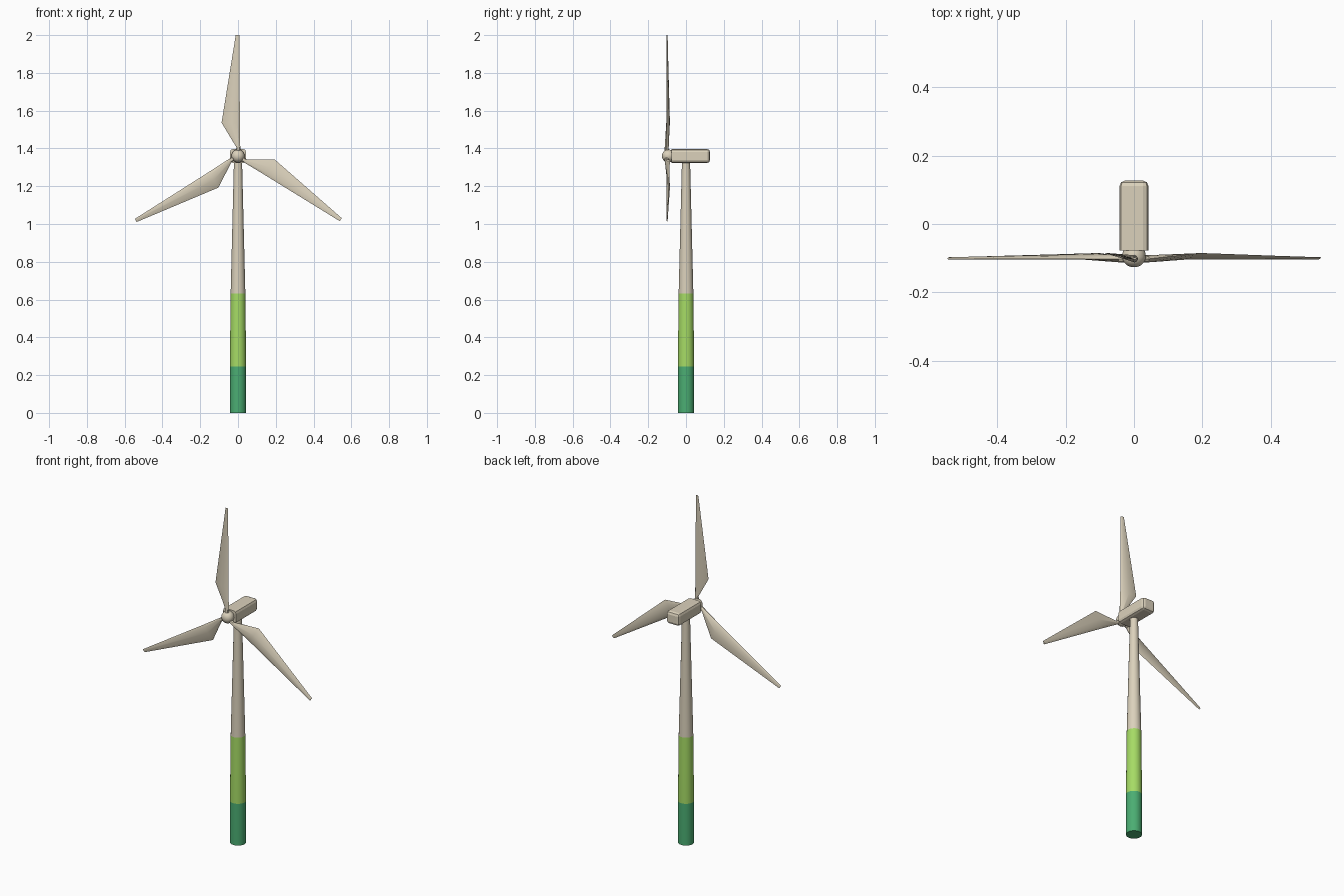
import bpy, bmesh, math
from mathutils import Matrix

if "Cube" in bpy.data.objects:
    bpy.data.objects.remove(bpy.data.objects["Cube"])

HUB_Y, HUB_Z = -0.102, 1.36


def material(name, rgb):
    m = bpy.data.materials.new(name)
    m.diffuse_color = (*rgb, 1)
    m.use_nodes = True
    m.node_tree.nodes["Principled BSDF"].inputs["Base Color"].default_value = m.diffuse_color
    return m


cream = material("warm_cream", (0.71, 0.64, 0.50))
lime = material("light_green", (0.38, 0.71, 0.13))
green = material("dark_green", (0.07, 0.42, 0.17))


def finish(bm, name, mats, smooth_angle=None):
    bmesh.ops.recalc_face_normals(bm, faces=bm.faces)
    mesh = bpy.data.meshes.new(name)
    bm.to_mesh(mesh)
    bm.free()
    ob = bpy.data.objects.new(name, mesh)
    bpy.context.collection.objects.link(ob)
    for m in mats:
        mesh.materials.append(m)
    if smooth_angle:
        bpy.ops.object.select_all(action='DESELECT')
        ob.select_set(True)
        bpy.context.view_layer.objects.active = ob
        bpy.ops.object.shade_smooth_by_angle(angle=math.radians(smooth_angle))
    return ob


def loft(bm, rings):
    """Skin a list of equal-length point rings and cap both ends."""
    loops = [[bm.verts.new(p) for p in ring] for ring in rings]
    n = len(loops[0])
    for a, b in zip(loops, loops[1:]):
        for i in range(n):
            j = (i + 1) % n
            bm.faces.new((a[i], a[j], b[j], b[i]))
    bm.faces.new(loops[0])
    bm.faces.new(loops[-1])


def circle(radius, height, sides):
    return [(radius * math.cos(2 * math.pi * i / sides),
             radius * math.sin(2 * math.pi * i / sides), height) for i in range(sides)]


# Tapered tower, coloured in bands by height
bm = bmesh.new()
loft(bm, [circle(r, z, 24) for r, z in
          [(0.043, 0), (0.043, 0.245), (0.039, 0.632), (0.022, 1.31), (0.022, 1.335)]])
for f in bm.faces:
    z = f.calc_center_median().z
    f.material_index = 2 if z < 0.245 else 1 if z < 0.63 else 0
finish(bm, "tower", [cream, lime, green], 40)

# Nacelle: box with rounded long edges and rear edges, flat front
bm = bmesh.new()
bmesh.ops.create_cube(bm, size=1, matrix=Matrix.Translation((0, 0.0245, 1.36))
                      @ Matrix.Diagonal((0.085, 0.205, 0.074, 1)))
edges = [e for e in bm.edges if max(v.co.y for v in e.verts) > 0]
bmesh.ops.bevel(bm, geom=edges, offset=0.016, segments=2, profile=0.5, affect='EDGES')
finish(bm, "nacelle", [cream])

# Rounded hub nose, turned about the rotor axis
bm = bmesh.new()
turn = Matrix.Translation((0, 0, HUB_Z)) @ Matrix.Rotation(math.pi / 2, 4, 'X')
loft(bm, [circle(r, d, 16) for r, d in
          [(0.027, 0.07), (0.033, 0.083), (0.035, 0.097), (0.031, 0.111),
           (0.021, 0.121), (0.009, 0.126)]])
bm.transform(turn)
finish(bm, "hub", [cream], 40)

# Blade stations: distance, leading x, trailing x, thickness, trailing sweep in y
STATIONS = [(0.02, 0.012, -0.010, 0.022, 0),
            (0.047, 0.012, -0.009, 0.021, 0),
            (0.176, 0.010, -0.087, 0.015, 0.017),
            (0.64, 0.007, -0.012, 0.008, 0.004)]


def blade(name, degrees):
    rings = []
    for r, lead, trail, thick, sweep in STATIONS:
        ring = []
        for k in range(8):
            a = 2 * math.pi * k / 8
            u = (1 + math.cos(a)) / 2
            t = math.sin(a) / 2 * thick
            if sweep:
                t *= math.sqrt(u)
            ring.append((trail + (lead - trail) * u, t + sweep * (1 - u), r))
        rings.append(ring)
    bm = bmesh.new()
    loft(bm, rings)
    bm.transform(Matrix.Translation((0, HUB_Y, HUB_Z))
                 @ Matrix.Rotation(math.radians(degrees), 4, 'Y'))
    finish(bm, name, [cream], 30)


for name, angle in (("blade_top", 0), ("blade_right", 122), ("blade_left", -122)):
    blade(name, angle)
